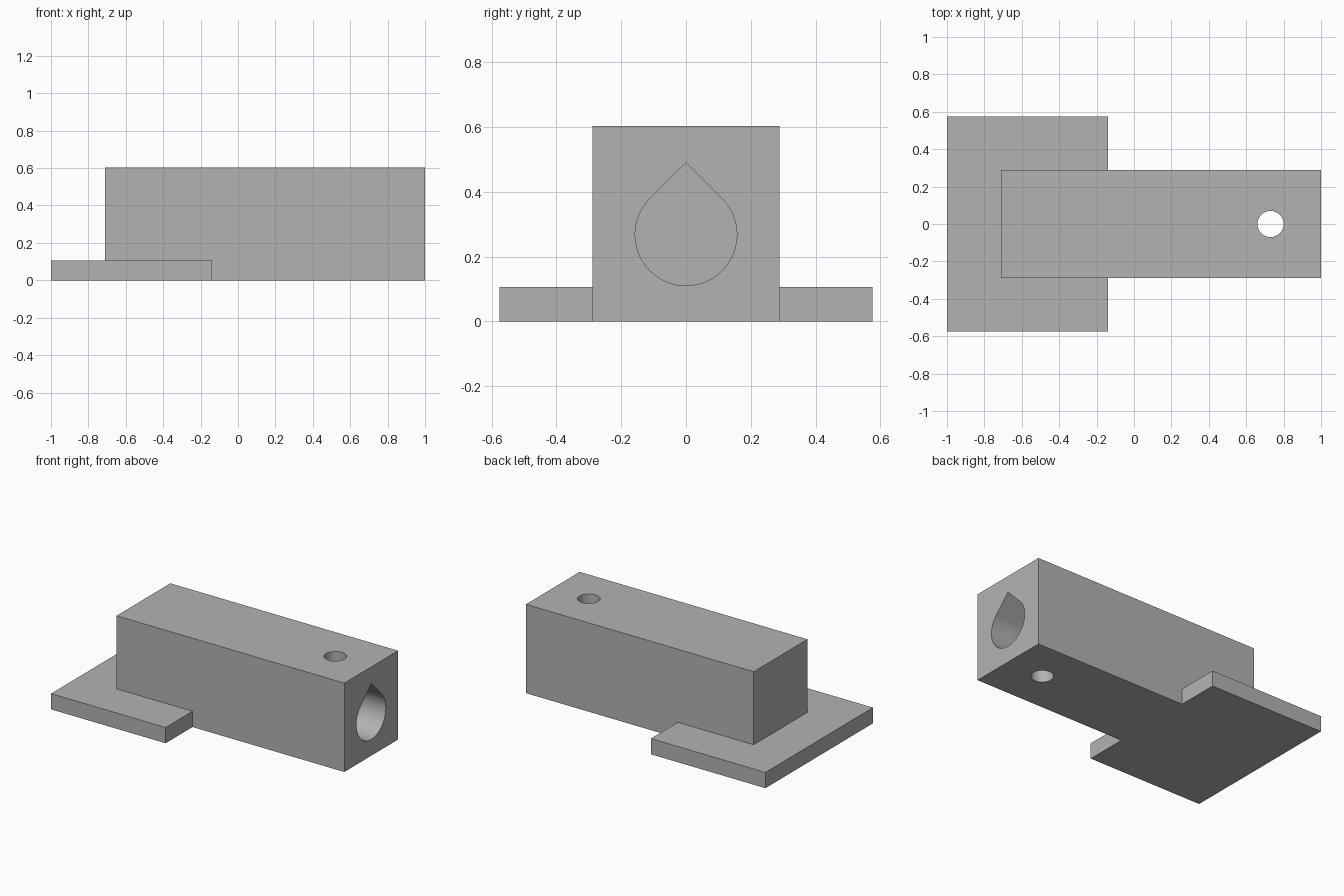
import bpy, bmesh, math
from mathutils import Matrix

cube = bpy.data.objects.get("Cube")
if cube:
    bpy.data.objects.remove(cube, do_unlink=True)

grey = bpy.data.materials.new("plain_grey")
grey.use_nodes = True
COLOUR = (0.45, 0.45, 0.45, 1)
grey.diffuse_color = COLOUR
grey.node_tree.nodes["Principled BSDF"].inputs["Base Color"].default_value = COLOUR


def finish(name, bm):
    bmesh.ops.recalc_face_normals(bm, faces=bm.faces)
    mesh = bpy.data.meshes.new(name)
    bm.to_mesh(mesh)
    bm.free()
    mesh.materials.append(grey)
    obj = bpy.data.objects.new(name, mesh)
    bpy.context.collection.objects.link(obj)
    return obj


def box(name, x0, x1, width, height):
    bm = bmesh.new()
    size = Matrix.Diagonal((x1 - x0, width, height, 1))
    centre = Matrix.Translation(((x0 + x1) / 2, 0, height / 2))
    bmesh.ops.create_cube(bm, size=1, matrix=centre @ size)
    return finish(name, bm)


def prism(name, outline, direction):
    bm = bmesh.new()
    face = bm.faces.new([bm.verts.new(p) for p in outline])
    new = bmesh.ops.extrude_face_region(bm, geom=[face])["geom"]
    verts = [v for v in new if isinstance(v, bmesh.types.BMVert)]
    bmesh.ops.translate(bm, verts=verts, vec=direction)
    return finish(name, bm)


def boolean(target, tool, operation):
    mod = target.modifiers.new(tool.name, 'BOOLEAN')
    mod.operation = operation
    mod.solver = 'EXACT'
    mod.object = tool
    bpy.context.view_layer.objects.active = target
    bpy.ops.object.modifier_apply(modifier=mod.name)
    bpy.data.objects.remove(tool, do_unlink=True)


# Long block standing on a wide flat foot
body = box("block_with_foot", -0.71, 1.0, 0.576, 0.603)
foot = box("foot_plate", -1.0, -0.14, 1.152, 0.107)
boolean(body, foot, 'UNION')

# Blind teardrop bore: an arc of 270 degrees closed by a 45 degree peak
R, AXIS, FLOOR, STEPS = 0.157, 0.268, -0.43, 72
bore = []
for i in range(STEPS + 1):
    a = math.radians(135 + 270 * i / STEPS)
    bore.append((FLOOR, R * math.cos(a), AXIS + R * math.sin(a)))
bore.append((FLOOR, 0, AXIS + R * math.sqrt(2)))
boolean(body, prism("teardrop_bore", bore, (1.1 - FLOOR, 0, 0)), 'DIFFERENCE')

# Vertical screw hole through both walls of the bore
r = 0.07
ring = [(0.73 + r * math.cos(a), r * math.sin(a), -0.1)
        for a in (math.tau * i / 48 for i in range(48))]
boolean(body, prism("screw_hole", ring, (0, 0, 0.9)), 'DIFFERENCE')

# Smooth bore walls, sharp box edges
bpy.ops.object.select_all(action='DESELECT')
body.select_set(True)
bpy.context.view_layer.objects.active = body
bpy.ops.object.shade_smooth_by_angle(angle=math.radians(30))
